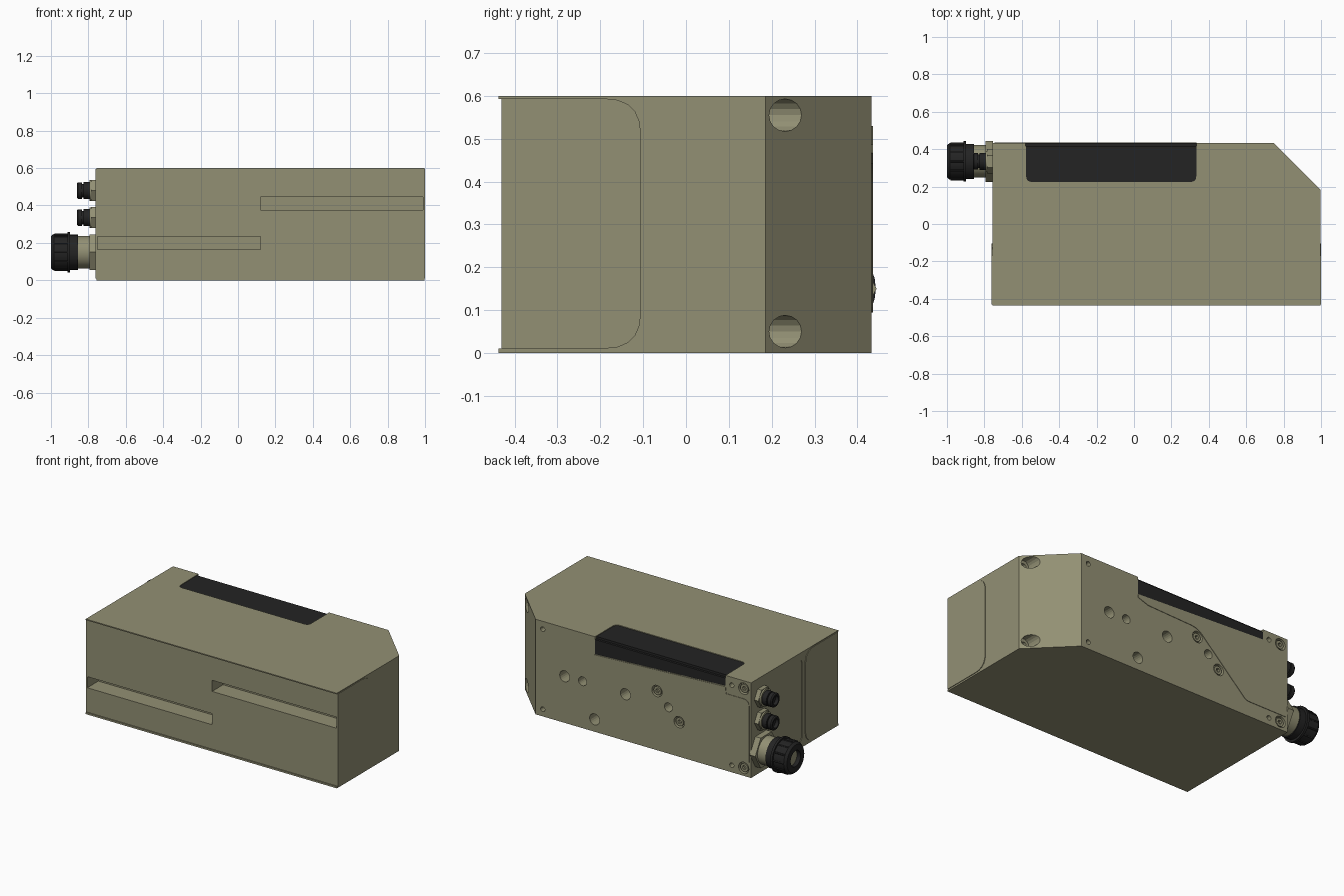
import bpy, bmesh, math
from mathutils import Vector

if "Cube" in bpy.data.objects:
    bpy.data.objects.remove(bpy.data.objects["Cube"])


def material(name, col):
    m = bpy.data.materials.new(name)
    m.diffuse_color = (*col, 1)
    m.use_nodes = True
    m.node_tree.nodes["Principled BSDF"].inputs["Base Color"].default_value = m.diffuse_color
    return m


OLIVE = material("olive_paint", (0.29, 0.28, 0.175))
BLACK = material("black_plastic", (0.017, 0.017, 0.017))


def finish(name, bm, mat, smooth=False):
    bmesh.ops.recalc_face_normals(bm, faces=bm.faces)
    me = bpy.data.meshes.new(name)
    bm.to_mesh(me)
    bm.free()
    ob = bpy.data.objects.new(name, me)
    bpy.context.collection.objects.link(ob)
    me.materials.append(mat)
    if smooth:
        bpy.ops.object.select_all(action='DESELECT')
        ob.select_set(True)
        bpy.context.view_layer.objects.active = ob
        bpy.ops.object.shade_smooth_by_angle(angle=math.radians(35))
    return ob


def place(axis, u, v, w):
    return {'x': (w, u, v), 'y': (u, w, v), 'z': (u, v, w)}[axis]


def prism(name, pts, axis, a, b, mat=OLIVE, low=None):
    """Extrude a 2D outline along an axis; low(u) optionally slopes the first end."""
    bm = bmesh.new()
    rings = [[bm.verts.new(place(axis, u, v, low(u) if low and w == a else w))
              for u, v in pts] for w in (a, b)]
    bm.faces.new(rings[0])
    bm.faces.new(rings[1])
    n = len(pts)
    for i in range(n):
        j = (i + 1) % n
        bm.faces.new((rings[0][i], rings[0][j], rings[1][j], rings[1][i]))
    return finish(name, bm, mat)


def rounded(corners, steps=5):
    """Outline from (u, v, radius) corners, rounded with quadratic arcs."""
    out = []
    for i, (u, v, r) in enumerate(corners):
        p = Vector((u, v))
        if r == 0:
            out.append((u, v))
            continue
        a = p + (Vector(corners[i - 1][:2]) - p).normalized() * r
        b = p + (Vector(corners[(i + 1) % len(corners)][:2]) - p).normalized() * r
        for k in range(steps + 1):
            t = k / steps
            out.append(tuple(a * (1 - t) ** 2 + p * 2.0 * t * (1 - t) + b * t * t))
    return out


def circle(u, v, r, n=20):
    return [(u + r * math.cos(math.tau * i / n), v + r * math.sin(math.tau * i / n))
            for i in range(n)]


def rect(u0, u1, v0, v1):
    return [(u0, v0), (u1, v0), (u1, v1), (u0, v1)]


def cut(target, *tool_args, **kw):
    tool = prism("cutter", *tool_args, **kw)
    tool.hide_render = True
    mod = target.modifiers.new("cut", 'BOOLEAN')
    mod.operation, mod.solver, mod.object = 'DIFFERENCE', 'EXACT', tool
    bpy.context.view_layer.objects.active = target
    bpy.ops.object.modifier_apply(modifier=mod.name)
    bpy.data.objects.remove(tool)


def lathe(name, profile, y, z, mat, n=28):
    """Turn an (x, radius) profile about an x-parallel axis."""
    bm = bmesh.new()
    rings = [[bm.verts.new((x, u, v)) for u, v in circle(y, z, r, n)] for x, r in profile]
    for a, b in zip(rings, rings[1:]):
        for i in range(n):
            j = (i + 1) % n
            bm.faces.new((a[i], a[j], b[j], b[i]))
    bm.faces.new(rings[0])
    bm.faces.new(rings[-1])
    return finish(name, bm, mat, True)


# Main housing with one chamfered corner
L, R, F, B, H = -0.757, 0.996, -0.43, 0.433, 0.6
body = prism("housing", [(L, F), (R, F), (R, 0.185), (0.747, B), (L, B)], 'z', 0, H)

# Two staggered slots in the front
cut(body, rect(0.12, R - 0.006, 0.375, 0.445), 'y', -0.5, -0.32)
cut(body, rect(L + 0.006, 0.12, 0.165, 0.235), 'y', -0.5, -0.32)


# Notch at the upper rear edge, filled by the dark window
def sill(x):
    return 0.49 + (0.335 - x) * 0.049


cut(body, rounded([(-0.576, 0.225, 0.03), (0.333, 0.225, 0.03), (0.333, 0.5, 0), (-0.58, 0.5, 0)]),
    'z', 0.49, 0.7, low=sill)
window = prism("dark_window", rounded([(-0.576, 0.225, 0.03), (0.333, 0.225, 0.03),
               (0.333, 0.432, 0), (-0.58, 0.432, 0)]), 'z', 0.49, 0.596, BLACK, low=sill)
bm = bmesh.new()
bm.from_mesh(window.data)
edge = [e for e in bm.edges if all(v.co.y > 0.43 and v.co.z > 0.59 for v in e.verts)]
bmesh.ops.bevel(bm, geom=edge, offset=0.014, segments=2, affect='EDGES')
bm.to_mesh(window.data)
bm.free()

# Holes in the rear face: x, z, radius
for x, z, r in [(0.544, 0.294, 0.035), (0.419, 0.296, 0.028), (0.12, 0.294, 0.035),
                (0.335, 0.078, 0.035), (-0.18, 0.292, 0.028), (0.697, 0.55, 0.015),
                (0.697, 0.045, 0.015), (-0.623, 0.55, 0.015), (-0.623, 0.045, 0.015)]:
    cut(body, circle(x, z, r), 'y', 0.35, 0.5)

# Counterbored screws in the rear face
for x, z in [(-0.10, 0.373), (-0.255, 0.218), (-0.706, 0.55), (-0.706, 0.05)]:
    cut(body, circle(x, z, 0.036), 'y', 0.405, 0.5)
    screw = prism("screw_head", circle(x, z, 0.026), 'y', 0.40, 0.428)
    cut(screw, circle(x, z, 0.013, 6), 'y', 0.412, 0.5)

# Screw pockets running through the chamfer
for z in (0.05, 0.555):
    cut(body, circle(0.949, z, 0.038, 16), 'y', 0.17, 0.5)
    cut(body, circle(0.949, z, 0.018, 12), 'y', 0.1, 0.2)

# Shallow recess in the connector end
cut(body, rounded([(-0.075, 0.04, 0.03), (0.205, 0.04, 0.03), (0.205, 0.56, 0.03),
                   (-0.075, 0.56, 0.03)]), 'x', -0.8, L + 0.004)

# Thin raised cover plate on the rear face
prism("rear_cover_plate", rounded([(0.333, 0.487, 0), (-0.58, 0.53, 0), (-0.585, 0.487, 0),
      (-0.745, 0.487, 0.04), (-0.745, 0.094, 0), (-0.455, 0.094, 0.02), (-0.10, 0.43, 0.05),
      (0.26, 0.442, 0), (0.333, 0.467, 0)]), 'y', 0.425, 0.436)

# Folded end flaps with rounded rear corners
flap = rounded([(F, 0.01, 0), (-0.105, 0.01, 0.085), (-0.105, 0.594, 0.085), (F, 0.594, 0)])
prism("right_end_flap", flap, 'x', R - 0.003, 1.0)
prism("left_end_flap", flap, 'x', L - 0.004, L + 0.003)

# Thin lips along the top and bottom of the front
for nm, z0, z1 in (("bottom_front_lip", 0, 0.011), ("top_front_lip", 0.593, H)):
    prism(nm, rect(L, R, -0.437, F + 0.003), 'z', z0, z1)

# Two small round connectors on the left end
CY = 0.335
for z in (0.48, 0.335):
    prism("connector_nut", circle(CY, z, 0.065, 6), 'x', -0.785, L + 0.003)
    lathe("connector_collar", [(-0.795, 0.055), (-0.78, 0.055)], CY, z, OLIVE)
    lathe("connector_plug", [(-0.785, 0.036), (-0.795, 0.036), (-0.795, 0.045), (-0.826, 0.045),
          (-0.826, 0.036), (-0.833, 0.036), (-0.833, 0.044), (-0.855, 0.044), (-0.862, 0.038),
          (-0.862, 0.028), (-0.84, 0.028)], CY, z, BLACK)

# Large cable gland on the left end
GZ = 0.15
prism("gland_nut", circle(CY, GZ, 0.11, 6), 'x', -0.795, L + 0.003)
lathe("gland_barrel", [(-0.79, 0.087), (-0.86, 0.087)], CY, GZ, OLIVE)
lathe("gland_cap", [(-0.855, 0.06), (-0.855, 0.094), (-0.897, 0.094), (-0.897, 0.108),
      (-0.912, 0.108), (-0.912, 0.098), (-0.985, 0.098), (-1.0, 0.086), (-1.0, 0.05),
      (-0.96, 0.05)], CY, GZ, BLACK)
lathe("gland_insert", [(-0.95, 0.049), (-0.975, 0.049)], CY, GZ, OLIVE)
# Grip ribs around the gland cap
for i in range(12):
    a = math.tau * i / 12
    c = (CY + 0.096 * math.cos(a), GZ + 0.096 * math.sin(a))
    prism("gland_grip_rib", circle(*c, 0.006, 6), 'x', -0.98, -0.91, BLACK)
